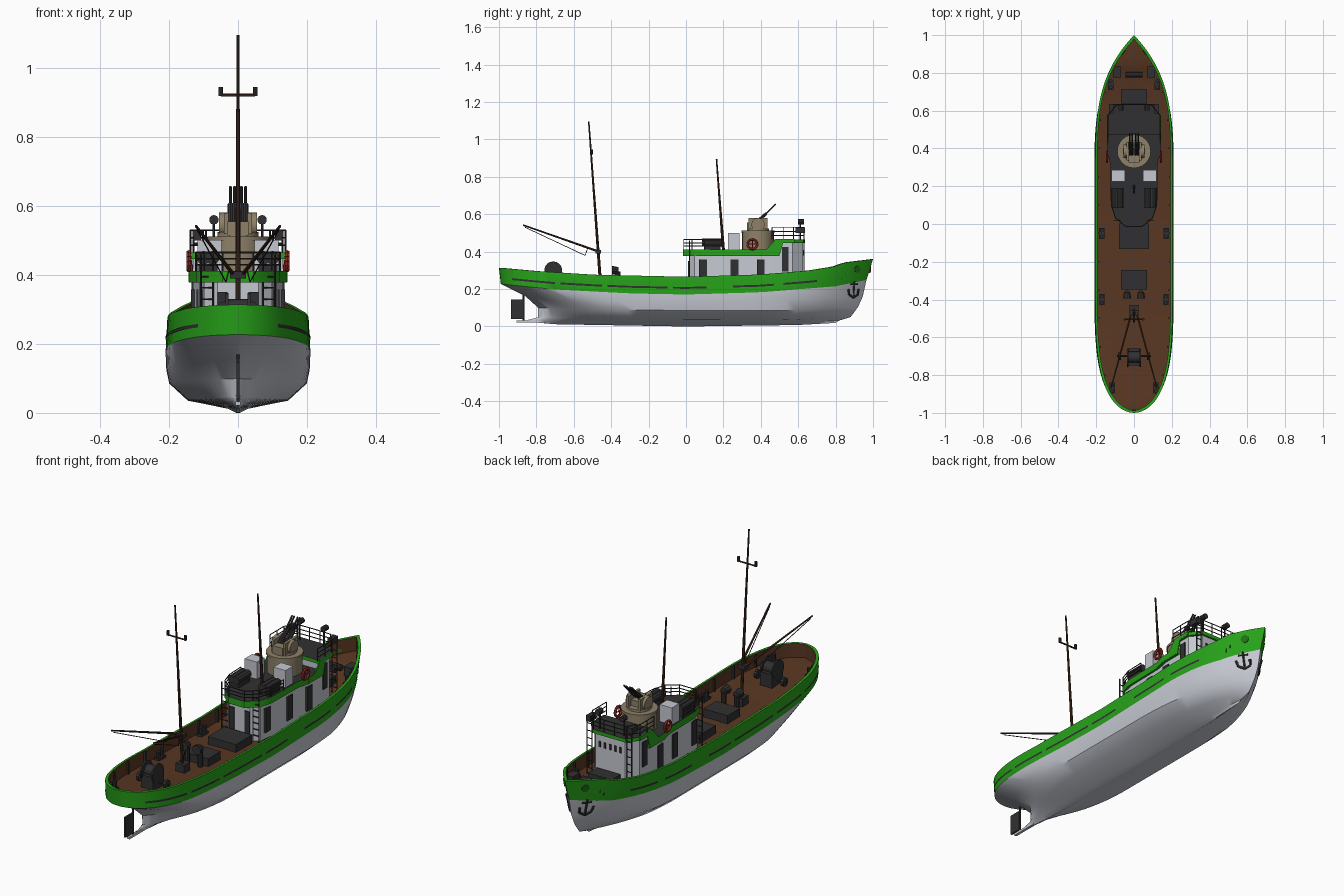
import bpy, bmesh, math
from mathutils import Vector, Matrix

if "Cube" in bpy.data.objects:
    bpy.data.objects.remove(bpy.data.objects["Cube"])

def mat(name, r, g, b):
    m = bpy.data.materials.new(name)
    m.diffuse_color = (r, g, b, 1)
    m.use_nodes = True
    m.node_tree.nodes["Principled BSDF"].inputs["Base Color"].default_value = m.diffuse_color
    return m

GREY = mat("pale_grey", .56, .58, .64)
GREEN = mat("green", .02, .36, .01)
DKGREEN = mat("dark_green", .015, .16, .01)
BROWN = mat("deck_brown", .10, .038, .016)
WOOD = mat("mast_brown", .055, .025, .013)
DARK = mat("charcoal", .03, .03, .032)
BEIGE = mat("beige", .27, .22, .14)
RED = mat("red", .35, .03, .02)

def finish(name, bm, *mats):
    me = bpy.data.meshes.new(name)
    bmesh.ops.recalc_face_normals(bm, faces=bm.faces)
    bm.to_mesh(me)
    bm.free()
    for m in mats:
        me.materials.append(m)
    ob = bpy.data.objects.new(name, me)
    bpy.context.collection.objects.link(ob)
    return ob

def box(bm, c, s):
    bmesh.ops.create_cube(bm, size=1, matrix=Matrix.Translation(c) @ Matrix.Diagonal((*s, 1)))

def cyl(bm, p, q, r, seg=6, r2=None):
    p, q = Vector(p), Vector(q)
    d = q - p
    m = Matrix.Translation((p + q) / 2) @ d.to_track_quat('Z', 'Y').to_matrix().to_4x4()
    bmesh.ops.create_cone(bm, cap_ends=True, segments=seg, radius1=r,
                          radius2=r if r2 is None else r2, depth=d.length, matrix=m)

def path(bm, pts, r=.0025, seg=5):
    for p, q in zip(pts, pts[1:]):
        cyl(bm, p, q, r, seg)

def interp(tab, y):
    if y <= tab[0][0]: return tab[0][1]
    for (a, u), (b, v) in zip(tab, tab[1:]):
        if y <= b: return u + (v - u) * (y - a) / (b - a)
    return tab[-1][1]

# hull lines: sheer, bottom of green band, keel
SHEER = [(-1, .314), (-.8, .296), (-.5, .277), (0, .266), (.4, .278), (.65, .298), (.79, .32), (.85, .342), (1, .36)]
BAND = [(-1, .228), (-.7, .198), (-.3, .177), (0, .171), (.4, .183), (.8, .215), (.97, .25)]
MID = [(-.87, .165), (-.7, .138), (0, .125), (.95, .16)]
LOW = [(-.8, .10), (-.5, .088), (.5, .085), (.93, .105)]
BILGE = [(-.8, .05), (-.5, .038), (.5, .034), (.88, .05)]
KEEL = [(-.9, .03), (-.7, .012), (0, 0), (.6, .008), (.85, .022)]
GARB = [(y, z + .012) for y, z in KEEL]
# level: height table, stern end, bow end, half beam, bow power, stern power, stern root
LEVELS = [(SHEER, -1, 1, .205, 3.5, 4, .5), (BAND, -.99, .965, .21, 3.4, 4, .5),
          (MID, -.86, .945, .208, 3.1, 3, .7), (LOW, -.79, .92, .2, 2.8, 2.4, 1),
          (BILGE, -.79, .88, .145, 2.3, 2, 1), (GARB, -.84, .82, .03, 2.5, 3, 1),
          (KEEL, -.86, .80, .006, 3, 3, 1)]

def width(L, y):
    _, a, b, B, nb, ns, m = LEVELS[L]
    if y > .25:
        return B * max(0, 1 - ((y - .25) / (b - .25)) ** nb)
    if y < -.25:
        return B * max(0, 1 - min(1, (y + .25) / (a + .25)) ** ns) ** m
    return B

def deck_z(y):
    return interp(SHEER, y) - .072

bm = bmesh.new()
N, rings = 48, []
for i in range(N + 1):
    u = .5 - .5 * math.cos(math.pi * i / N)
    half = []
    for L, lv in enumerate(LEVELS):
        y = lv[1] + u * (lv[2] - lv[1])
        half.append((width(L, y), y, interp(lv[0], y)))
    x, y, z = half[0]
    xi, yi = max(0, x - .011), y * .988
    dz = deck_z(y)
    half = [(0, yi, dz + .004), (xi, yi, dz), (xi, yi, z)] + half + [(0, half[-1][1], half[-1][2])]
    rings.append([[bm.verts.new((s * px, py, pz)) for px, py, pz in half] for s in (1, -1)])
ROWMAT = [2, 2, 1, 1, 0, 0, 0, 0, 0, 0]
for a, b in zip(rings, rings[1:]):
    for s in (0, 1):
        for k in range(len(ROWMAT)):
            f = bm.faces.new((a[s][k], b[s][k], b[s][k + 1], a[s][k + 1]))
            f.material_index = ROWMAT[k]
bmesh.ops.remove_doubles(bm, verts=bm.verts, dist=.0002)
finish("hull", bm, GREY, GREEN, BROWN)

# freeing slots along the green band
bm = bmesh.new()
for s in (-1, 1):
    for a, b in ((-.93, -.7), (-.67, -.45), (-.42, -.1), (-.07, .11), (.25, .47), (.52, .7)):
        prev = None
        for i in range(9):
            y = a + (b - a) * i / 8
            x = width(0, y) * .37 + width(1, y) * .63 + .002
            z = interp(SHEER, y) * .37 + interp(BAND, y) * .63
            cur = [bm.verts.new((s * x, y, z + d)) for d in (-.005, .005)]
            if prev: bm.faces.new((prev[0], cur[0], cur[1], prev[1]))
            prev = cur
finish("freeing_slots", bm, DARK)

# keel heel and rudder
bm = bmesh.new()
box(bm, (0, -.83, .027), (.014, .15, .012))
finish("heel", bm, GREY)
bm = bmesh.new()
box(bm, (0, -.902, .093), (.01, .066, .105))
cyl(bm, (0, -.868, .03), (0, -.868, .17), .005)
finish("rudder", bm, DARK)

# anchors and hawse discs
anchor, hawse = bmesh.new(), bmesh.new()
for s in (-1, 1):
    P = lambda y, z: (s * (width(1, y) * (z - .1) / .15 + width(3, y) * (.25 - z) / .15 + .006), y, z)
    path(anchor, [P(.9, .24), P(.895, .16)], .006)
    path(anchor, [P(.868, .2), P(.872, .17), P(.895, .155), P(.918, .17), P(.922, .2)], .007)
    path(anchor, [P(.88, .225), P(.918, .225)], .005)
    x = (width(0, .915) + width(1, .915)) / 2
    cyl(hawse, (s * (x - .004), .912, .308), (s * (x + .005), .918, .306), .02, 12)
finish("anchors", anchor, DARK)
finish("hawse_discs", hawse, DKGREEN)

# superstructure prisms
def prism(name, half, z0, z1, side, top):
    pts = half + [(-x, y) for x, y in reversed(half)]
    b = bmesh.new()
    f = b.faces.new([b.verts.new((x, y, z0)) for x, y in pts])
    r = bmesh.ops.extrude_face_region(b, geom=[f])
    bmesh.ops.translate(b, verts=[v for v in r["geom"] if isinstance(v, bmesh.types.BMVert)], vec=(0, 0, z1 - z0))
    for f in b.faces:
        f.material_index = int(f.calc_center_median().z > z1 - .0001)
    return finish(name, b, side, top)

HOUSE = [(.06, .015), (.098, .045), (.112, .12), (.116, .33), (.13, .4), (.13, .5)]
SLAB = [(.045, -.015), (.10, .03), (.122, .1), (.126, .32), (.142, .38), (.142, .5)]
BRIDGE = [(.13, .48), (.13, .57), (.085, .625)]
prism("deckhouse", HOUSE, .19, .38, GREY, GREY)
prism("boat_deck", SLAB, .378, .412, GREEN, DARK)
prism("bridge", BRIDGE, .2, .45, GREY, GREY)
prism("bridge_roof", [(.142, .47), (.142, .575), (.095, .635)], .447, .466, GREEN, DARK)
bm = bmesh.new()
for s in (-1, 1):
    f = bm.faces.new([bm.verts.new((s * .138, y, z)) for y, z in
                      ((.38, .38), (.5, .38), (.52, .45), (.58, .45), (.58, .468), (.48, .468), (.43, .412), (.38, .412))])
    r = bmesh.ops.extrude_face_region(bm, geom=[f])
    bmesh.ops.translate(bm, verts=[v for v in r["geom"] if isinstance(v, bmesh.types.BMVert)], vec=(s * .005, 0, 0))
finish("bridge_wing_plates", bm, GREEN)

# doors and windows
bm = bmesh.new()
yx = [(y, x) for x, y in HOUSE]
for s in (-1, 1):
    for y in (.09, .26, .40):
        box(bm, (s * interp(yx, y), y, .295), (.012, .042, .125))
    box(bm, (s * .13, .53, .36), (.01, .035, .13))
    box(bm, (s * .045, .014, .29), (.03, .008, .12))
for x in (-.06, -.03, 0, .03, .06):
    box(bm, (x, .625, .395), (.012, .008, .03))
finish("doors_and_windows", bm, DARK)

# railings and ladders
bm = bmesh.new()
def rail(pts, z0, heights):
    for h in heights:
        path(bm, [(x, y, z0 + h) for x, y in pts])
    for x, y in pts:
        cyl(bm, (x, y, z0), (x, y, z0 + heights[-1]), .0025, 5)
def ladder(x, y, z0, z1, w):
    for d in (-w, w):
        cyl(bm, (x + d, y, z0), (x + d, y, z1), .003, 5)
    for i in range(1, 8):
        z = z0 + (z1 - z0) * i / 8
        cyl(bm, (x - w, y, z), (x + w, y, z), .0025, 5)
aft = [(.123, .2), (.12, .1), (.098, .032), (.045, -.012)]
rail(aft + [(-x, y) for x, y in reversed(aft)], .41, (.02, .037, .055))
fore = [(.138, .46), (.138, .52), (.138, .575), (.093, .63), (.03, .632)]
rail(fore + [(-x, y) for x, y in reversed(fore)], .464, (.022, .044, .066))
for s in (-1, 1):
    ladder(s * .09, .02, .2, .46, .018)
    ladder(s * .115, .632, .22, .53, .014)
finish("railings", bm, DARK)

# gun platform and twin mount
bm = bmesh.new()
cyl(bm, (0, .385, .41), (0, .385, .5), .085, 24)
cyl(bm, (0, .385, .5), (0, .385, .512), .089, 24)
cyl(bm, (0, .385, .512), (0, .385, .525), .06, 16)
for s in (-1, 1):
    cyl(bm, (s * .028, .385, .545), (s * .055, .385, .545), .036, 12)
    box(bm, (s * .034, .385, .55), (.014, .1, .06))
box(bm, (0, .37, .535), (.06, .09, .04))
finish("gun_mount", bm, BEIGE)
bm = bmesh.new()
for x in (-.022, -.01, .01, .022):
    cyl(bm, (x, .345, .53), (x, .43, .605), .008, 8)
    cyl(bm, (x, .43, .605), (x, .48, .655), .0045, 8)
finish("gun_barrels", bm, DARK)

# lockers, drums, lamps and life rings on the upper deck
lock, drum, ring = bmesh.new(), bmesh.new(), bmesh.new()
for s in (-1, 1):
    box(lock, (s * .083, .255, .456), (.07, .062, .09))
    for dx in (-.013, .013):
        cyl(drum, (s * .087 + dx, .085, .45), (s * .087 + dx, .19, .45), .02, 10)
    box(drum, (s * .087, .14, .42), (.055, .09, .02))
    cyl(drum, (s * .07, .61, .46), (s * .07, .61, .56), .004)
    cyl(drum, (s * .07, .6, .56), (s * .07, .632, .56), .014, 10)
    box(drum, (s * .12, .61, .515), (.025, .05, .03))
    pts = [(s * .143, .355 + .026 * math.cos(a), .44 + .026 * math.sin(a)) for a in [math.tau * i / 14 for i in range(15)]]
    path(ring, pts, .007, 6)
    path(ring, [pts[0], pts[7]], .003)
    path(ring, [(s * .132, .355, .4), (s * .14, .355, .466)], .003)
finish("lockers", lock, GREY)
finish("drums_and_lamps", drum, DARK)
finish("life_rings", ring, RED)

# masts, crosstree, booms
bm = bmesh.new()
cyl(bm, (0, -.455, .2), (0, -.52, 1.096), .0085, 8, .004)
cyl(bm, (0, .2, .41), (0, .163, .895), .008, 8, .004)
cyl(bm, (-.05, -.505, .922), (.05, -.505, .922), .0045)
for s in (-1, 1):
    cyl(bm, (s * .012, -.465, .4), (s * .122, -.87, .542), .006, 6, .004)
finish("masts_and_booms", bm, WOOD)
bm = bmesh.new()
for s in (-1, 1):
    path(bm, [(s * .118, -.86, .53), (s * .035, -.54, .38), (s * .025, -.525, .42)], .002)
    cyl(bm, (s * .05, -.505, .92), (s * .05, -.505, .945), .007, 8)
box(bm, (0, -.47, .4), (.045, .03, .02))
box(bm, (0, -.455, .225), (.05, .05, .05))
finish("rigging_and_lamps", bm, DARK)

# hatches
bm = bmesh.new()
for y, w, l in ((.675, .136, .075), (-.065, .16, .135), (-.295, .14, .105)):
    box(bm, (0, y, deck_z(y) + .02), (w, l, .05))
finish("hatches", bm, DARK)

# trawl reel, winch, ventilators, bollards and bulwark stays
bm = bmesh.new()
cyl(bm, (-.03, -.705, .3), (.03, -.705, .3), .03, 14)
box(bm, (0, -.705, .25), (.07, .09, .08))
for s in (-1, 1):
    cyl(bm, (s * .028, -.71, .3), (s * .036, -.71, .3), .048, 18)
    cyl(bm, (s * .035, -.7, .25), (s * .09, -.7, .25), .006)
    cyl(bm, (s * .07, -.7, .25), (s * .085, -.7, .25), .022, 10)
    cyl(bm, (s * .037, -.365, .2), (s * .037, -.365, .295), .014, 10)
    cyl(bm, (s * .037, -.36, .3), (s * .037, -.395, .3), .017, 10, .024)
    box(bm, (s * .09, .805, .275), (.042, .06, .05))
    for y in (-.87, -.4, -.05, .74):
        x = width(0, y) - .035
        for d in (-.016, .016):
            cyl(bm, (s * x, y + d, deck_z(y)), (s * x, y + d, deck_z(y) + .045), .01, 8)
        box(bm, (s * x, y, deck_z(y) + .006), (.028, .06, .012))
    for i in range(12):
        y = -.8 + i * .15
        box(bm, (s * (width(0, y) - .015), y, deck_z(y) + .034), (.012, .008, .066))
cyl(bm, (-.045, .79, .28), (.045, .79, .28), .016, 10)
box(bm, (0, .79, .26), (.03, .03, .03))
finish("deck_fittings", bm, DARK)

# smooth shading with sharp edges kept
bpy.ops.object.select_all(action='SELECT')
bpy.context.view_layer.objects.active = bpy.data.objects["hull"]
bpy.ops.object.shade_smooth_by_angle(angle=math.radians(35))
